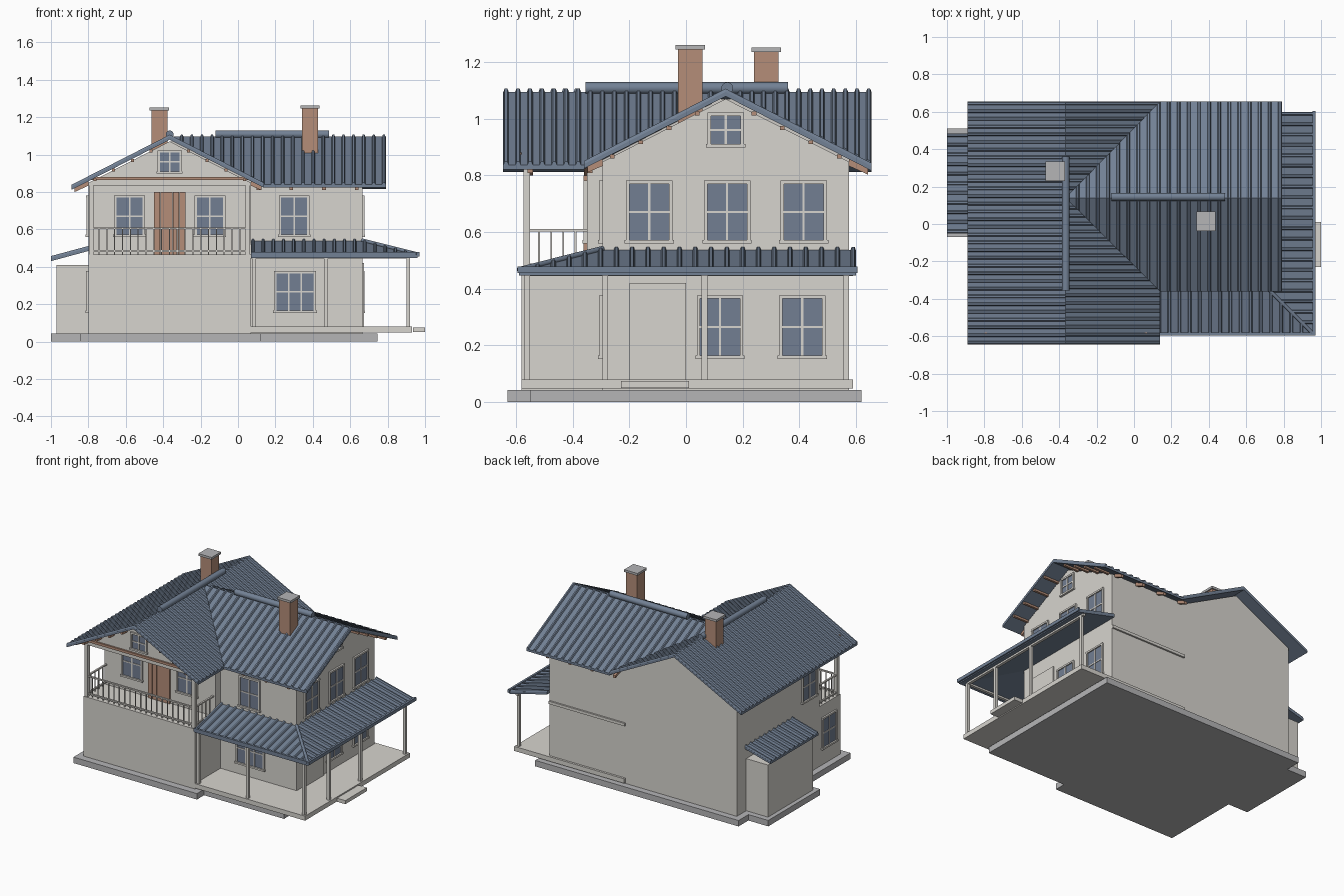
import bpy, bmesh, math
from mathutils import Vector

if "Cube" in bpy.data.objects:
    bpy.data.objects.remove(bpy.data.objects["Cube"])


def material(name, r, g, b):
    m = bpy.data.materials.new(name)
    m.use_nodes = True
    m.diffuse_color = (r, g, b, 1)
    m.node_tree.nodes["Principled BSDF"].inputs["Base Color"].default_value = (r, g, b, 1)
    return m


WALL = material("cream_plaster", 0.68, 0.66, 0.62)
ROOF = material("slate_blue_metal", 0.17, 0.22, 0.30)
GLASS = material("window_glass", 0.17, 0.21, 0.29)
WOOD = material("brown_wood", 0.46, 0.27, 0.19)
STONE = material("grey_concrete", 0.46, 0.46, 0.47)


def finish(name, bm, *mats):
    bmesh.ops.recalc_face_normals(bm, faces=bm.faces)
    me = bpy.data.meshes.new(name)
    bm.to_mesh(me)
    bm.free()
    for m in mats:
        me.materials.append(m)
    ob = bpy.data.objects.new(name, me)
    bpy.context.collection.objects.link(ob)
    return ob


def prism(bm, ring, offset, mat=0):
    """Extrude a ring of points by an offset vector into a closed solid."""
    a = [bm.verts.new(p) for p in ring]
    b = [bm.verts.new(Vector(p) + Vector(offset)) for p in ring]
    faces = [bm.faces.new(a), bm.faces.new(b)]
    n = len(a)
    faces += [bm.faces.new((a[i], a[(i + 1) % n], b[(i + 1) % n], b[i])) for i in range(n)]
    for f in faces:
        f.material_index = mat


def add_box(bm, x, y, z, mat=0):
    ring = [(x[0], y[0], z[0]), (x[1], y[0], z[0]), (x[1], y[1], z[0]), (x[0], y[1], z[0])]
    prism(bm, ring, (0, 0, z[1] - z[0]), mat)


def box(name, mat, x, y, z):
    bm = bmesh.new()
    add_box(bm, x, y, z)
    return finish(name, bm, mat)


# --- Key lines of the house
SLOPE, TOP = 0.51, 1.095
RX, RY = -0.365, 0.14            # ridge positions of the two wings
W, E, N, S = -0.80, 0.665, 0.575, -0.58
MID, BALC, WING = 0.07, -0.35, -0.295
FLOOR2, HALF = 0.465, 0.435
EAVE_W, EAVE_E, EAVE_S, EAVE_N = -0.89, 0.14, -0.36, 0.655
GABLE_S, GABLE_E = -0.645, 0.79


# --- Foundations, porch floor, walls
box("plinth_left", STONE, (-0.845, 0.12), (-0.63, 0.62), (0, 0.042))
box("plinth_right", STONE, (0.12, 0.745), (-0.55, 0.62), (0, 0.042))
box("plinth_annex", STONE, (-1.0, -0.845), (-0.07, 0.51), (0, 0.042))
box("porch_floor", WALL, (MID, 0.93), (S, 0.59), (0.048, 0.08))
box("porch_step", WALL, (0.935, 1.0), (-0.23, 0.01), (0.05, 0.075))
box("ground_floor_left", WALL, (W, MID), (S, N), (0.042, FLOOR2))
box("ground_floor_right", WALL, (MID, E), (WING, N), (0.042, FLOOR2))
box("annex_walls", WALL, (-0.97, W), (-0.03, 0.47), (0.042, 0.41))
box("back_ledge", WALL, (MID, E), (N, N + 0.012), (0.45, 0.47))


def gable(name, axis, c, a, b, z0):
    """Wall solid with a pointed top, extruded from a to b along an axis."""
    bm = bmesh.new()
    peak = TOP - 0.025
    prof = [(-HALF, z0), (HALF, z0), (HALF, peak - HALF * SLOPE), (0, peak), (-HALF, peak - HALF * SLOPE)]
    if axis == 'y':
        prism(bm, [(c + u, a, z) for u, z in prof], (0, b - a, 0))
    else:
        prism(bm, [(a, c + u, z) for u, z in prof], (b - a, 0, 0))
    return finish(name, bm, WALL)


gable("upper_floor_left", 'y', RX, BALC, N, FLOOR2)
gable("balcony_gable", 'y', RX, S, BALC, 0.835)
gable("upper_floor_right", 'x', RY, RX, E, FLOOR2)
box("gable_beam", WOOD, (W, MID), (S - 0.012, S), (0.863, 0.88))


# --- Ribbed metal roofing
def span(poly, k, u):
    """Extent of a convex plan polygon along the other axis at coordinate u."""
    hits = []
    for i, p in enumerate(poly):
        q = poly[(i + 1) % len(poly)]
        if min(p[k], q[k]) <= u <= max(p[k], q[k]) and p[k] != q[k]:
            t = (u - p[k]) / (q[k] - p[k])
            hits.append(p[1 - k] + t * (q[1 - k] - p[1 - k]))
    return (min(hits), max(hits)) if hits else None


def panel(name, poly, k, height, step=0.0415, w=0.010, rise=0.011, thick=0.016):
    """Sloped sheet over a plan polygon; ribs repeat along axis k."""
    bm = bmesh.new()
    prism(bm, [(x, y, height(x, y)) for x, y in poly], (0, 0, -thick))
    lo, hi = min(p[k] for p in poly), max(p[k] for p in poly)
    count = max(1, round((hi - lo - 2 * w) / step))

    def point(u, v, dz):
        x, y = (u, v) if k == 0 else (v, u)
        return bm.verts.new((x, y, height(x, y) + dz))

    for i in range(count + 1):
        u = lo + w + 1e-4 + (hi - lo - 2 * w - 2e-4) * i / count
        ends = ([], [])
        for du, dz in ((-w, -0.002), (-w * 0.5, rise), (w * 0.5, rise), (w, -0.002)):
            s = span(poly, k, u + du)
            if s:
                for e in (0, 1):
                    ends[e].append(point(u + du, s[e], dz))
        a, b = ends
        if len(a) == 4:
            for j in range(4):
                bm.faces.new((a[j], a[(j + 1) % 4], b[(j + 1) % 4], b[j]))
            bm.faces.new(a)
            bm.faces.new(b)
    return finish(name, bm, ROOF)


def left_roof(x, y):
    return TOP - SLOPE * abs(x - RX)


def right_roof(x, y):
    return TOP - SLOPE * abs(y - RY)


PEAK = (RX, RY)
panel("left_roof_west", [(EAVE_W, GABLE_S), (RX, GABLE_S), (RX, EAVE_N), (EAVE_W, EAVE_N)], 1, left_roof)
panel("left_roof_east_front", [(RX, GABLE_S), (EAVE_E, GABLE_S), (EAVE_E, EAVE_S), PEAK], 1, left_roof)
panel("left_roof_east_back", [PEAK, (EAVE_E, EAVE_N), (RX, EAVE_N)], 1, left_roof)
panel("right_roof_front", [PEAK, (EAVE_E, EAVE_S), (GABLE_E, EAVE_S), (GABLE_E, RY)], 0, right_roof, 0.055)
panel("right_roof_back", [PEAK, (GABLE_E, RY), (GABLE_E, EAVE_N), (EAVE_E, EAVE_N)], 0, right_roof, 0.055)

PX, PY, PZ = 0.96, -0.59, 0.537
panel("porch_roof_front", [(MID, PY), (PX, PY), (E, WING), (MID, WING)], 0,
      lambda x, y: PZ - 0.25 * (WING - y), 0.055)
panel("porch_roof_side", [(E, WING), (PX, PY), (PX, 0.6), (E, 0.6)], 1,
      lambda x, y: PZ - 0.25 * (x - E), 0.055)
panel("annex_roof", [(-1.0, -0.05), (W, -0.05), (W, 0.485), (-1.0, 0.485)], 1,
      lambda x, y: 0.5 + 0.27 * (x - W), 0.05)
box("porch_gutter_front", ROOF, (MID, PX + 0.01), (PY - 0.005, PY + 0.01), (0.455, 0.478))
box("porch_gutter_side", ROOF, (PX - 0.005, PX + 0.01), (PY, 0.605), (0.455, 0.478))


# --- Ridge caps and hip cap
def tube(name, a, b, r):
    a, b = Vector(a), Vector(b)
    bpy.ops.mesh.primitive_cylinder_add(vertices=12, radius=r, depth=(b - a).length, location=(a + b) / 2,
                                        rotation=(b - a).to_track_quat('Z', 'Y').to_euler())
    ob = bpy.context.object
    ob.name = name
    ob.data.materials.append(ROOF)
    bpy.ops.object.shade_smooth_by_angle(angle=math.radians(40))


tube("left_ridge_cap", (RX, -0.355, 1.108), (RX, 0.36, 1.108), 0.021)
tube("right_ridge_cap", (-0.12, RY + 0.005, 1.108), (0.487, RY + 0.005, 1.108), 0.021)
tube("porch_hip_cap", (E, WING, PZ + 0.004), (PX, PY, PZ - 0.07), 0.01)


# --- Rafter tails under the eaves
def rafters(name, k, eave, wall, height, places):
    bm = bmesh.new()
    for u in places:
        ring = []
        for v, dz in ((eave, -0.016), (wall, -0.016), (wall, -0.04), (eave, -0.036)):
            x, y = (u, v) if k == 0 else (v, u)
            ring.append((x, y, height(x, y) + dz))
        prism(bm, ring, (0.02, 0, 0) if k == 0 else (0, 0.02, 0))
    finish(name, bm, WOOD)


along = [0.1 + 0.175 * i for i in range(4)]
rafters("front_rafters", 0, EAVE_S + 0.012, WING, right_roof, along)
rafters("back_rafters", 0, EAVE_N - 0.012, N, right_roof, along)
deep = [-0.56 + 0.2 * i for i in range(6)]
rafters("west_rafters", 1, EAVE_W + 0.015, W, left_roof, deep)
rafters("east_rafters", 1, EAVE_E - 0.015, MID, left_roof, deep[:1] + [BALC])

# --- Purlin ends under the gable overhangs
bm = bmesh.new()
for side in (-1, 1):
    for d in (0.1, 0.2, 0.3, 0.4):
        z = TOP - SLOPE * d - 0.018
        x, y = RX + side * d, RY + side * d
        add_box(bm, (x - 0.008, x + 0.008), (GABLE_S + 0.01, S), (z - 0.014, z))
        add_box(bm, (E, GABLE_E - 0.01), (y - 0.008, y + 0.008), (z - 0.014, z))
finish("purlin_ends", bm, WOOD)


# --- Chimneys
for label, x, y, z0 in (("left", -0.42, 0.283, 0.95), ("right", 0.385, 0.015, 0.95)):
    h = 0.043
    top = 1.235 if label == "left" else 1.245
    box(label + "_chimney", WOOD, (x - h, x + h), (y - h, y + h), (z0, top))
    h += 0.009
    box(label + "_chimney_cap", STONE, (x - h, x + h), (y - h, y + h), (top, top + 0.016))


# --- Windows: glass, frame, bars, sill and head
def window(name, facing, wall, c, z0, z1, width=0.14, cols=2):
    bm = bmesh.new()

    def part(u, z, depth, mat=0):
        v = tuple(sorted((wall, wall + depth * (1 if facing in ('E', 'N') else -1))))
        u = (c + u[0], c + u[1])
        add_box(bm, v if facing in 'EW' else u, u if facing in 'EW' else v, z, mat)

    h, f = width / 2, 0.012
    part((-h, h), (z0, z1), 0.004, 1)
    for s in (-1, 1):
        part(tuple(sorted((s * h, s * (h + f)))), (z0, z1), 0.011)
    part((-h - f, h + f), (z1, z1 + f), 0.012)
    part((-h - f - 0.005, h + f + 0.005), (z0 - f, z0), 0.015)
    part((-h, h), ((z0 + z1) / 2 - 0.004, (z0 + z1) / 2 + 0.004), 0.008)
    for i in range(1, cols):
        u = -h + width * i / cols
        part((u - 0.004, u + 0.004), (z0, z1), 0.008)
    finish(name, bm, WALL, GLASS)


LOW, UP, ATTIC = (0.165, 0.365), (0.572, 0.77), (0.91, 1.01)
for i, y in enumerate((-0.13, 0.145, 0.415)):
    window("upper_right_window_%d" % i, 'E', E, y, *UP)
for i, y in enumerate((0.12, 0.41)):
    window("lower_right_window_%d" % i, 'E', E, y, *LOW)
for i, x in enumerate((-0.58, -0.15)):
    window("balcony_window_%d" % i, 'S', BALC, x, *UP)
window("upper_front_window", 'S', WING, 0.30, *UP)
window("lower_front_window", 'S', WING, 0.305, *LOW, width=0.20, cols=3)
window("right_gable_window", 'E', E, RY, *ATTIC, width=0.105)
window("front_gable_window", 'S', S, RX, *ATTIC, width=0.105)
window("upper_left_window", 'W', W, -0.23, *UP)
window("lower_left_window", 'W', W, -0.45, *LOW)

# --- Doors
bm = bmesh.new()
for i in range(5):
    x = -0.45 + 0.034 * i
    add_box(bm, (x + 0.001, x + 0.033), (BALC - 0.012, BALC), (FLOOR2, 0.80))
finish("balcony_door", bm, WOOD)
box("porch_door", WALL, (E, E + 0.009), (-0.2, 0.0), (0.08, 0.42))


# --- Posts and beams of porch and balcony
def posts(name, places, z, h):
    bm = bmesh.new()
    for x, y in places:
        add_box(bm, (x - h, x + h), (y - h, y + h), z)
    finish(name, bm, WALL)


posts("porch_posts", [(0.085, -0.56), (0.47, -0.56), (0.91, -0.56), (0.91, -0.285), (0.91, 0.065), (0.91, 0.565)],
      (0.08, 0.46), 0.01)
box("porch_beam_front", WALL, (MID, 0.92), (-0.57, -0.55), (0.445, 0.468))
box("porch_beam_side", WALL, (0.9, 0.92), (-0.57, 0.59), (0.445, 0.468))
posts("balcony_posts", [(W + 0.015, S + 0.018), (MID - 0.018, S + 0.018)], (FLOOR2, 0.84), 0.012)

# --- Balcony railing
bm = bmesh.new()
x0, x1, yf = W + 0.015, MID - 0.018, S + 0.018
for z in (0.48, 0.602):
    add_box(bm, (x0, x1), (yf - 0.006, yf + 0.006), (z, z + 0.009))
    for x in (x0, x1):
        add_box(bm, (x - 0.006, x + 0.006), (yf, BALC), (z, z + 0.009))
spots = [(x0 + (x1 - x0) * i / 20, yf) for i in range(1, 20)]
spots += [(x, yf + 0.043 * i) for i in range(1, 5) for x in (x0, x1)]
for x, y in spots:
    add_box(bm, (x - 0.003, x + 0.003), (y - 0.003, y + 0.003), (FLOOR2, 0.605))
finish("balcony_railing", bm, WALL)
